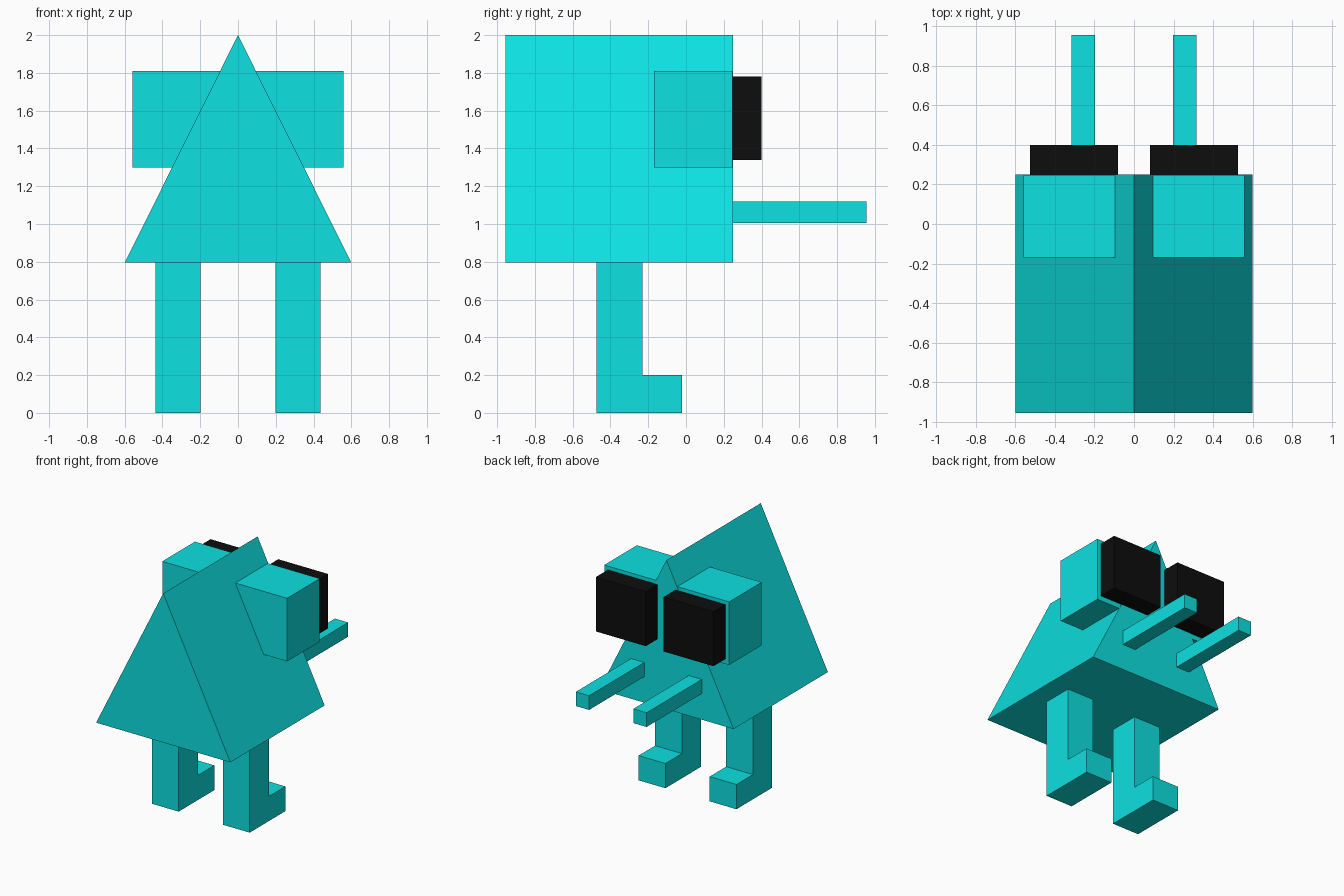
import bpy

if "Cube" in bpy.data.objects:
    bpy.data.objects.remove(bpy.data.objects["Cube"])


def material(name, rgb):
    m = bpy.data.materials.new(name)
    m.diffuse_color = (*rgb, 1.0)
    m.use_nodes = True
    m.node_tree.nodes["Principled BSDF"].inputs["Base Color"].default_value = m.diffuse_color
    return m


TEAL = material("bright_turquoise", (0.004, 0.75, 0.75))
BLACK = material("black", (0.004, 0.004, 0.004))


def extrude(name, profile, axis, lo, hi, mat):
    """Extrude a closed 2D profile along x (profile = y,z) or y (profile = x,z)."""
    def point(p, d):
        return (d, p[0], p[1]) if axis == "x" else (p[0], d, p[1])
    n = len(profile)
    verts = [point(p, lo) for p in profile] + [point(p, hi) for p in profile]
    faces = [tuple(range(n)), tuple(range(2 * n - 1, n - 1, -1))]
    faces += [(i, i + n, (i + 1) % n + n, (i + 1) % n) for i in range(n)]
    # the y extrusion mirrors handedness, so reverse one of the two cases
    if axis == "x":
        faces = [f[::-1] for f in faces]
    mesh = bpy.data.meshes.new(name)
    mesh.from_pydata(verts, [], faces)
    mesh.materials.append(mat)
    obj = bpy.data.objects.new(name, mesh)
    bpy.context.collection.objects.link(obj)
    return obj


def box(name, x, y, z, mat):
    profile = [(y[0], z[0]), (y[1], z[0]), (y[1], z[1]), (y[0], z[1])]
    return extrude(name, profile, "x", x[0], x[1], mat)


# Triangular prism body
extrude("body", [(-0.6, 0.795), (0.6, 0.795), (0.0, 2.0)], "y", -0.955, 0.25, TEAL)

# L-shaped leg with its foot
LEG = [(-0.475, 0.0), (-0.02, 0.0), (-0.02, 0.2),
       (-0.23, 0.2), (-0.23, 0.81), (-0.475, 0.81)]

# Paired parts on both sides
for side, s in (("left", -1), ("right", 1)):
    def span(a, b):
        return sorted((s * a, s * b))

    extrude(side + "_leg", LEG, "x", *span(0.198, 0.437), TEAL)
    box(side + "_arm", span(0.198, 0.316), (0.24, 0.955), (1.005, 1.12), TEAL)
    box(side + "_eye_block", span(0.096, 0.558), (-0.17, 0.247), (1.30, 1.81), TEAL)
    box(side + "_eye_lens", span(0.08, 0.525), (0.246, 0.40), (1.34, 1.78), BLACK)
